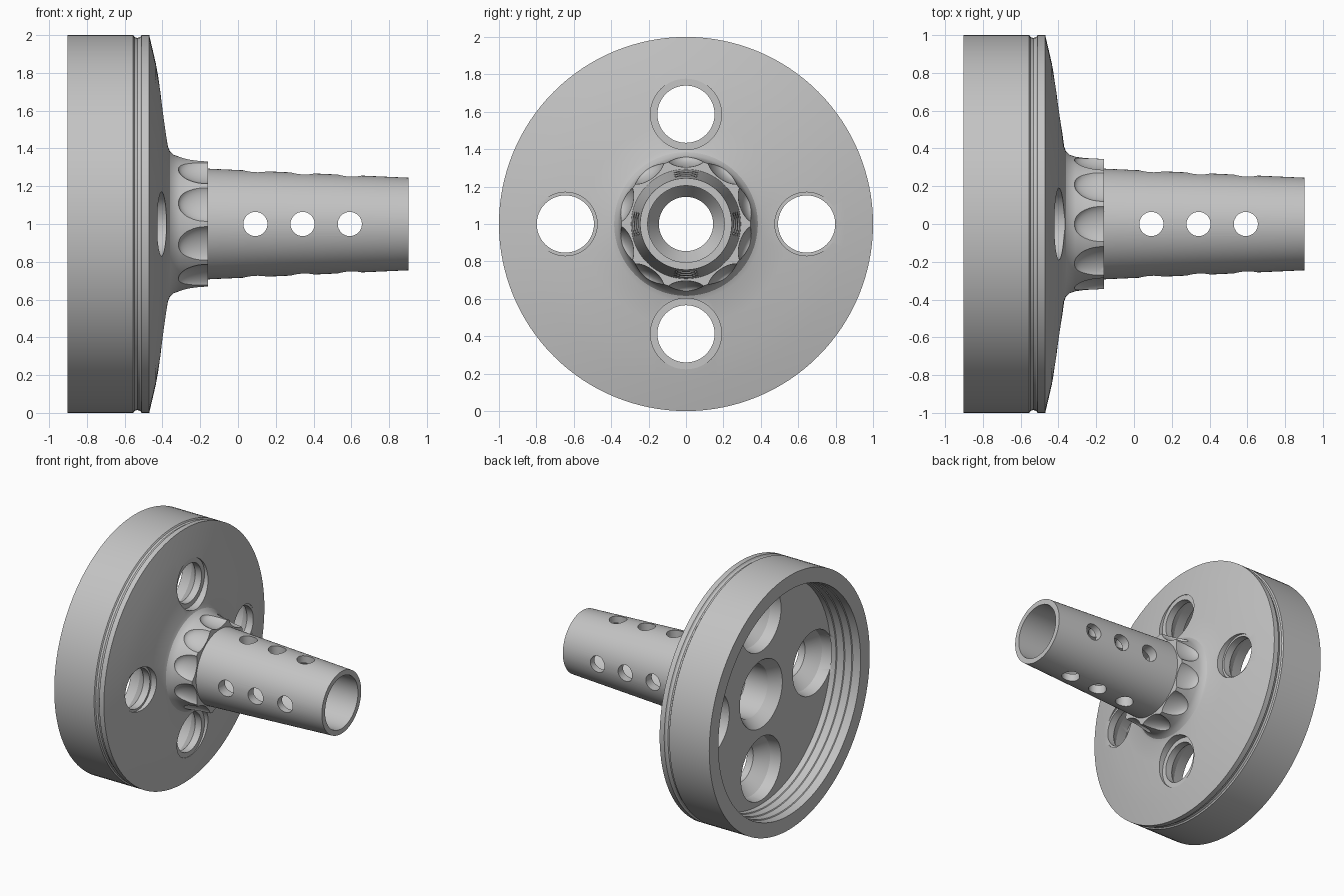
import bpy, bmesh
from math import pi
from mathutils import Matrix, Vector

if "Cube" in bpy.data.objects:
    bpy.data.objects.remove(bpy.data.objects["Cube"])

metal = bpy.data.materials.new("grey_metal")
metal.use_nodes = True
GREY = (0.55, 0.55, 0.55, 1)
metal.diffuse_color = GREY
metal.node_tree.nodes["Principled BSDF"].inputs["Base Color"].default_value = GREY


def add_object(name, bm):
    bmesh.ops.recalc_face_normals(bm, faces=bm.faces)
    mesh = bpy.data.meshes.new(name)
    bm.to_mesh(mesh)
    bm.free()
    mesh.materials.append(metal)
    obj = bpy.data.objects.new(name, mesh)
    bpy.context.collection.objects.link(obj)
    return obj


def lathe(name, profile, steps, closed=False):
    """Turn a profile of (x, radius) points around the x axis."""
    bm = bmesh.new()
    vs = [bm.verts.new((x, 0, r)) for x, r in profile]
    edges = [bm.edges.new(p) for p in zip(vs, vs[1:])]
    if closed:
        edges.append(bm.edges.new((vs[-1], vs[0])))
    bmesh.ops.spin(bm, geom=vs + edges, axis=(1, 0, 0), cent=(0, 0, 0),
                   angle=2 * pi, steps=steps)
    bmesh.ops.remove_doubles(bm, verts=bm.verts, dist=1e-5)
    return add_object(name, bm)


def cut(target, cutter, matrix):
    """Subtract the cutter, then discard it."""
    cutter.data.transform(matrix)
    cutter.hide_render = True
    mod = target.modifiers.new("cut", 'BOOLEAN')
    mod.operation = 'DIFFERENCE'
    mod.solver = 'EXACT'
    mod.object = cutter
    bpy.context.view_layer.objects.active = target
    bpy.ops.object.modifier_apply(modifier=mod.name)
    bpy.data.objects.remove(cutter)


# Hollow flange, flared collar and tapered tube as one turned section
outer = [(-0.903, 1), (-0.555, 1), (-0.548, 0.99), (-0.533, 0.985),
         (-0.518, 0.99), (-0.51, 1),
         (-0.47, 1), (-0.435, 0.85), (-0.41, 0.71), (-0.388, 0.55),
         (-0.37, 0.41), (-0.36, 0.384), (-0.34, 0.366), (-0.31, 0.356),
         (-0.26, 0.349), (-0.16, 0.344), (-0.16, 0.293), (0.903, 0.245)]
bore = [(0.903, 0.205), (-0.17, 0.205), (-0.26, 0.145), (-0.32, 0.145),
        (-0.38, 0.2), (-0.57, 0.205), (-0.655, 0.265)]
cavity = [(-0.655, 0.868), (-0.7, 0.868), (-0.705, 0.874), (-0.765, 0.874),
          (-0.77, 0.88), (-0.83, 0.88), (-0.835, 0.886), (-0.903, 0.886)]
hub = lathe("flanged_hub", outer + bore + cavity, 128, closed=True)

# Four flange holes, with a shallow front seat and a wide flared back
for k in range(4):
    distance, seat = ((0.587, 0.19), (0.645, 0.17))[k % 2]
    flange_hole = [(-0.658, 0), (-0.658, 0.25), (-0.57, 0.235), (-0.48, 0.153),
                   (-0.425, 0.153), (-0.425, seat), (-0.3, seat), (-0.3, 0)]
    spot = Vector((0, 0, distance))
    spot.rotate(Matrix.Rotation(k * pi / 2, 3, 'X'))
    cut(hub, lathe("flange_hole_cutter", flange_hole, 48), Matrix.Translation(spot))

# Three pairs of crossing holes through the tube
cross_hole = [(-0.5, 0), (-0.5, 0.064), (0.5, 0.064), (0.5, 0)]
for x in (0.092, 0.342, 0.592):
    for axis in 'ZY':
        cut(hub, lathe("tube_hole_cutter", cross_hole, 32),
            Matrix.Translation((x, 0, 0)) @ Matrix.Rotation(pi / 2, 4, axis))

# Ten dished grip scallops around the collar
for k in range(10):
    bm = bmesh.new()
    bmesh.ops.create_uvsphere(bm, u_segments=32, v_segments=20, radius=1)
    place = (Matrix.Rotation(k * pi / 5, 4, 'X')
             @ Matrix.Translation((-0.16, 0, 0.362))
             @ Matrix.Diagonal((0.157, 0.11, 0.058, 1)))
    cut(hub, add_object("scallop_cutter", bm), place)

# Stand on the ground and shade
hub.location.z = 1
bpy.ops.object.select_all(action='DESELECT')
hub.select_set(True)
bpy.context.view_layer.objects.active = hub
bpy.ops.object.shade_smooth_by_angle(angle=pi / 7)
